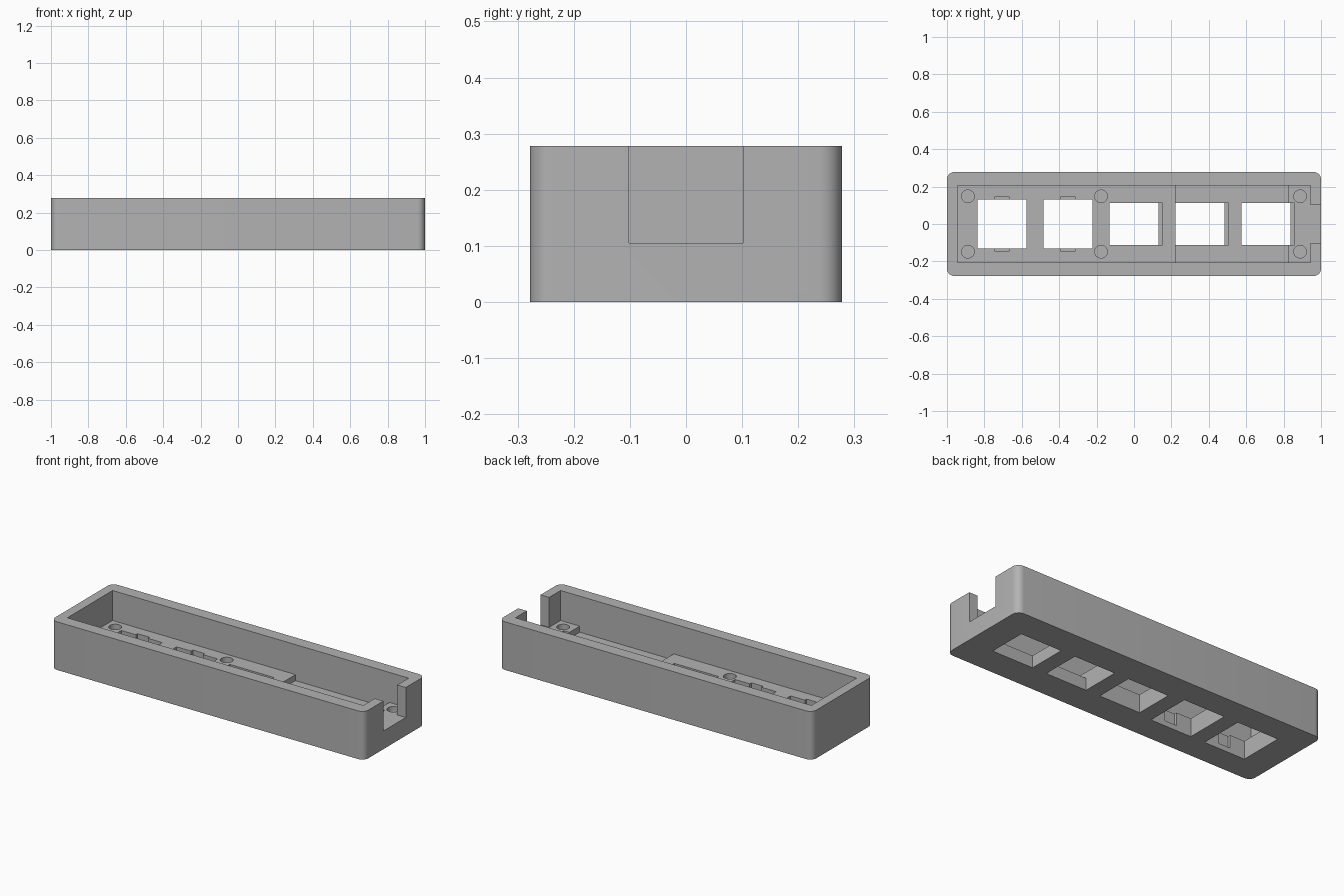
import bpy, bmesh, math

if "Cube" in bpy.data.objects:
    bpy.data.objects.remove(bpy.data.objects["Cube"])

grey = bpy.data.materials.new("plain grey")
grey.diffuse_color = (0.45, 0.45, 0.45, 1)
grey.use_nodes = True
grey.node_tree.nodes["Principled BSDF"].inputs["Base Color"].default_value = grey.diffuse_color


def new_object(name, bm):
    mesh = bpy.data.meshes.new(name)
    bmesh.ops.recalc_face_normals(bm, faces=bm.faces)
    bm.to_mesh(mesh)
    bm.free()
    obj = bpy.data.objects.new(name, mesh)
    bpy.context.collection.objects.link(obj)
    return obj


def box(name, x0, x1, y0, y1, z0, z1):
    bm = bmesh.new()
    bmesh.ops.create_cube(bm, size=1)
    for v in bm.verts:
        v.co.x = x1 if v.co.x > 0 else x0
        v.co.y = y1 if v.co.y > 0 else y0
        v.co.z = z1 if v.co.z > 0 else z0
    return new_object(name, bm)


def cylinder(name, x, y, radius, z0, z1):
    bm = bmesh.new()
    bmesh.ops.create_cone(bm, cap_ends=True, segments=32, radius1=radius,
                          radius2=radius, depth=z1 - z0)
    bmesh.ops.translate(bm, verts=bm.verts, vec=(x, y, (z0 + z1) / 2))
    return new_object(name, bm)


def cut(target, cutter):
    cutter.hide_render = True
    mod = target.modifiers.new("cut", 'BOOLEAN')
    mod.operation = 'DIFFERENCE'
    mod.solver = 'EXACT'
    mod.object = cutter
    bpy.context.view_layer.objects.active = target
    bpy.ops.object.modifier_apply(modifier=mod.name)
    bpy.data.objects.remove(cutter, do_unlink=True)


HEIGHT, FLOOR, LOW_FLOOR, PLATE = 0.278, 0.105, 0.07, 0.03
HALF_Y, CAVITY_X, CAVITY_Y = 0.278, 0.945, 0.206

# Outer block with rounded upright corners
case = box("switch_case", -1, 1, -HALF_Y, HALF_Y, 0, HEIGHT)
bm = bmesh.new()
bm.from_mesh(case.data)
upright = [e for e in bm.edges if abs(e.verts[0].co.z - e.verts[1].co.z) > 0.1]
bmesh.ops.bevel(bm, geom=upright, offset=0.04, segments=8, profile=0.5,
                affect='EDGES')
bm.to_mesh(case.data)
bm.free()

# Open tray, sunken middle floor and cable gap in the end wall
cut(case, box("tray", -CAVITY_X, CAVITY_X, -CAVITY_Y, CAVITY_Y, FLOOR, 0.4))
cut(case, box("sunken_floor", 0.223, 0.823, -CAVITY_Y, CAVITY_Y, LOW_FLOOR, 0.2))
cut(case, box("cable_gap", 0.9, 1.1, -0.102, 0.102, FLOOR, 0.4))

# Two square sockets with clip notches, three shallower sockets with a side ledge
for i in range(5):
    x = (i - 2) * 0.353
    half_y = 0.131 if i < 2 else 0.112
    cut(case, box("socket", x - 0.131, x + 0.131, -half_y, half_y, -0.1, 0.2))
    if i < 2:
        cut(case, box("clip_notch", x - 0.038, x + 0.038, -0.147, 0.147, PLATE, 0.2))
    else:
        cut(case, box("ledge", x, x + 0.153, -half_y, half_y, PLATE, 0.2))

# Blind screw holes
for x in (-0.888, -0.176, 0.888):
    for y in (-0.148, 0.148):
        cut(case, cylinder("screw_hole", x, y, 0.034, PLATE, 0.2))

case.data.materials.clear()
case.data.materials.append(grey)
for p in case.data.polygons:
    p.material_index = 0
bpy.ops.object.select_all(action='DESELECT')
case.select_set(True)
bpy.context.view_layer.objects.active = case
bpy.ops.object.shade_smooth_by_angle(angle=math.radians(30))
